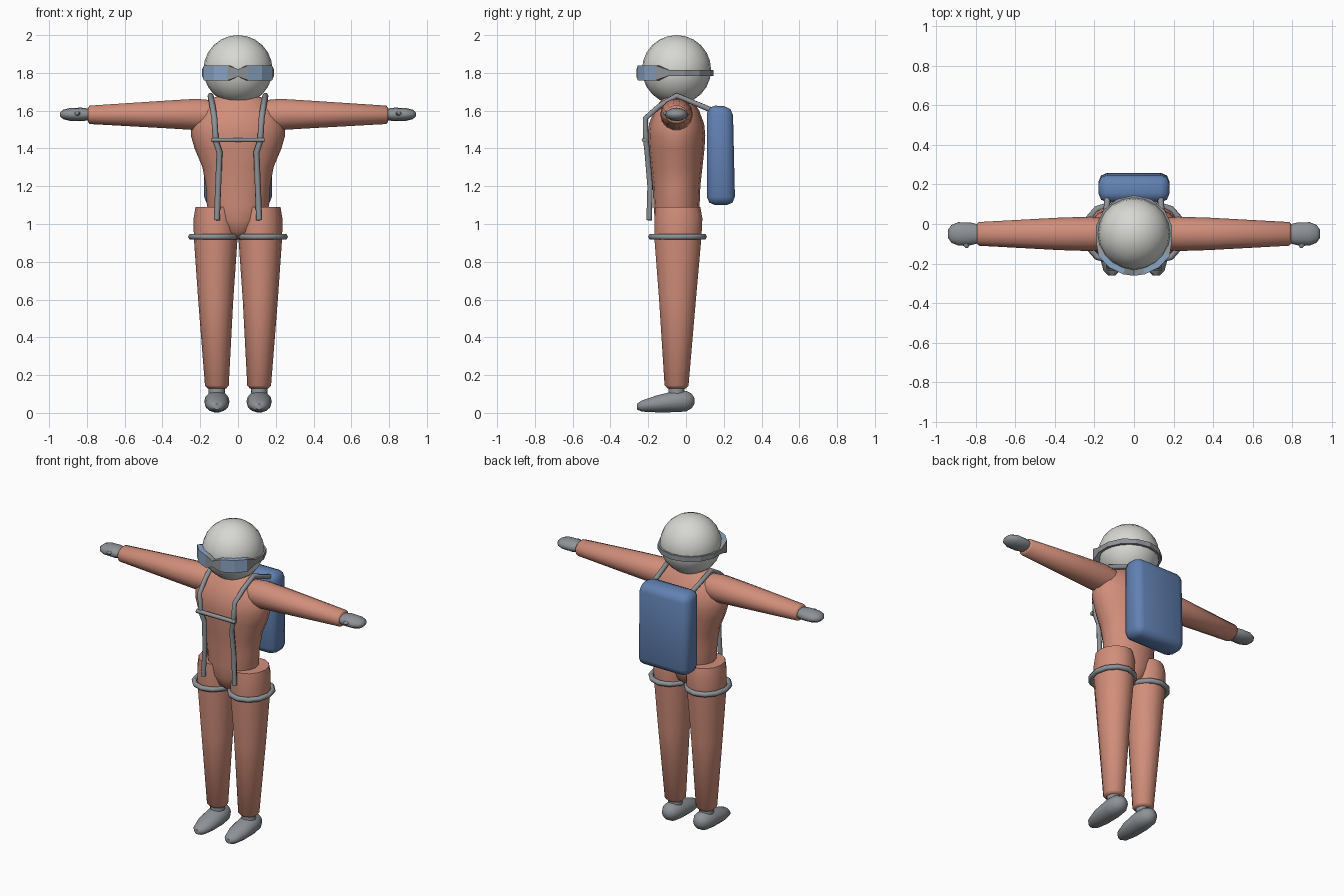
import bpy, bmesh, math
from mathutils import Vector

cube = bpy.data.objects.get("Cube")
if cube:
    bpy.data.objects.remove(cube, do_unlink=True)


def material(name, color):
    m = bpy.data.materials.new(name)
    m.use_nodes = True
    m.diffuse_color = (*color, 1)
    bsdf = next(n for n in m.node_tree.nodes if n.type == 'BSDF_PRINCIPLED')
    bsdf.inputs["Base Color"].default_value = (*color, 1)
    return m


SUIT = material("suit coral", (0.64, 0.27, 0.195))
GREY = material("glove grey", (0.27, 0.29, 0.31))
HELMET = material("helmet white", (0.68, 0.68, 0.65))
PACK = material("pack blue", (0.12, 0.22, 0.45))
LENS = material("lens blue", (0.26, 0.38, 0.56))


def mirror(obj):
    obj.modifiers.new("Mirror", 'MIRROR').use_axis[0] = True


def finish(name, bm, mats, smooth=True, mirrored=False):
    bmesh.ops.recalc_face_normals(bm, faces=bm.faces)
    mesh = bpy.data.meshes.new(name)
    bm.to_mesh(mesh)
    bm.free()
    obj = bpy.data.objects.new(name, mesh)
    bpy.context.collection.objects.link(obj)
    for m in mats:
        mesh.materials.append(m)
    if mirrored:
        mirror(obj)
    if smooth:
        bpy.ops.object.select_all(action='DESELECT')
        obj.select_set(True)
        bpy.context.view_layer.objects.active = obj
        bpy.ops.object.shade_smooth_by_angle(angle=math.radians(50))
    return obj


def loft(name, axis, rings, mat, sides=14, mirrored=True):
    """Skin ellipses (position, centre u, centre v, radius u, radius v) along an axis."""
    bm = bmesh.new()
    loops = []
    for t, cu, cv, ru, rv in rings:
        loop = []
        for i in range(sides):
            a = math.tau * i / sides
            co = [cu + ru * math.cos(a), cv + rv * math.sin(a)]
            co.insert(axis, t)
            loop.append(bm.verts.new(co))
        loops.append(loop)
    for a, b in zip(loops, loops[1:]):
        for i in range(sides):
            j = (i + 1) % sides
            bm.faces.new((a[i], a[j], b[j], b[i]))
    bm.faces.new(loops[0])
    bm.faces.new(loops[-1])
    return finish(name, bm, [mat], mirrored=mirrored)


def tube(name, points, radius, closed=False, mirrored=True):
    curve = bpy.data.curves.new(name, 'CURVE')
    curve.dimensions = '3D'
    curve.bevel_depth = radius
    curve.bevel_resolution = 1
    curve.use_fill_caps = True
    spline = curve.splines.new('POLY')
    spline.points.add(len(points) - 1)
    for p, co in zip(spline.points, points):
        p.co = (*co, 1)
    spline.use_cyclic_u = closed
    curve.materials.append(GREY)
    obj = bpy.data.objects.new(name, curve)
    bpy.context.collection.objects.link(obj)
    if mirrored:
        mirror(obj)


X, Y, Z = 0, 1, 2
CY = -0.05  # depth of the body's midline

# Torso, from crotch to neck
loft("torso", Z, [
    (0.92, 0, CY, 0.03, 0.05), (0.96, 0, CY, 0.09, 0.095),
    (1.02, 0, CY, 0.14, 0.115), (1.10, 0, CY, 0.165, 0.122),
    (1.20, 0, CY, 0.17, 0.126), (1.30, 0, CY, 0.188, 0.137),
    (1.40, 0, CY, 0.23, 0.148), (1.47, 0, CY, 0.25, 0.152),
    (1.53, 0, CY, 0.248, 0.146), (1.60, 0, CY, 0.21, 0.12),
    (1.66, 0, CY, 0.15, 0.08), (1.69, 0, CY, 0.07, 0.06)], SUIT, 16, False)

# Limbs
loft("trouser_legs", Z, [
    (0.13, 0.112, CY, 0.05, 0.05), (0.145, 0.112, CY, 0.063, 0.065),
    (0.60, 0.118, CY + 0.005, 0.093, 0.1), (0.93, 0.118, -0.043, 0.116, 0.128),
    (1.03, 0.118, -0.04, 0.117, 0.13), (1.09, 0.115, -0.043, 0.11, 0.122)], SUIT)
loft("sleeves", X, [
    (0.12, CY, 1.58, 0.075, 0.075), (0.22, CY, 1.58, 0.087, 0.085),
    (0.38, CY, 1.58, 0.082, 0.075), (0.785, CY, 1.578, 0.06, 0.05),
    (0.795, CY, 1.578, 0.05, 0.037)], SUIT)

# Gloves and thumbs
loft("gloves", X, [
    (0.785, CY, 1.58, 0.047, 0.03), (0.83, CY, 1.58, 0.058, 0.036),
    (0.89, CY, 1.58, 0.059, 0.034), (0.925, CY, 1.58, 0.045, 0.025),
    (0.942, CY, 1.58, 0.02, 0.01)], GREY, 12)
loft("thumbs", Y, [
    (-0.08, 0.85, 1.585, 0.02, 0.014), (-0.11, 0.85, 1.585, 0.015, 0.011),
    (-0.122, 0.845, 1.585, 0.005, 0.004)], GREY, 8)

# Boots and ankles
loft("boots", Y, [
    (-0.26, 0.112, 0.033, 0.018, 0.015), (-0.235, 0.112, 0.036, 0.043, 0.03),
    (-0.16, 0.112, 0.047, 0.063, 0.045), (-0.06, 0.112, 0.06, 0.067, 0.058),
    (0.0, 0.112, 0.062, 0.058, 0.056), (0.03, 0.112, 0.063, 0.04, 0.04),
    (0.045, 0.112, 0.063, 0.015, 0.015)], GREY)
loft("ankles", Z, [
    (0.08, 0.112, CY, 0.045, 0.045), (0.15, 0.112, CY, 0.042, 0.042)], GREY)

# Helmet
bm = bmesh.new()
bmesh.ops.create_uvsphere(bm, u_segments=20, v_segments=12, radius=0.183)
bmesh.ops.translate(bm, verts=bm.verts, vec=(0, CY, 1.817))
finish("helmet", bm, [HELMET])

# Goggles: a band round the helmet, tall over each lens and narrow behind
# Each step: angle from the front, half height
steps = [(0, 0.02), (15, 0.04), (37, 0.04), (58, 0.04), (77, 0.016),
         (102, 0.016), (128, 0.016), (154, 0.016), (180, 0.016)]
bm = bmesh.new()
sections = []
for deg, h in steps:
    a = math.radians(deg)
    outer = 0.212 if deg < 60 else 0.196
    sections.append([bm.verts.new((r * math.sin(a), CY - r * math.cos(a), 1.8 + z))
                     for r, z in ((outer, h), (outer, -h), (0.172, -h), (0.172, h))])
for k, (a, b) in enumerate(zip(sections, sections[1:])):
    for i in range(4):
        j = (i + 1) % 4
        f = bm.faces.new((a[i], a[j], b[j], b[i]))
        f.material_index = 1 if k in (1, 2) else 0
finish("goggles", bm, [GREY, LENS], smooth=False, mirrored=True)

# Backpack: a rounded box leaning in at the top
bm = bmesh.new()
bmesh.ops.create_cube(bm, size=1)
for v in bm.verts:
    top, back = v.co.z > 0, v.co.y > 0
    v.co = Vector((0.36 * v.co.x, 0.11 + (0.15 if back else 0),
                   1.63 if top else 1.10))
    if top and back:
        v.co.y -= 0.012
        v.co.z -= 0.01
bmesh.ops.bevel(bm, geom=bm.edges[:], offset=0.045, segments=2, profile=0.5,
                affect='EDGES')
finish("backpack", bm, [PACK])

# Harness
tube("shoulder_straps", [
    (0.112, -0.195, 1.02), (0.105, -0.19, 1.2), (0.098, -0.205, 1.38),
    (0.118, -0.212, 1.44), (0.125, -0.215, 1.56), (0.135, -0.14, 1.625),
    (0.145, -0.05, 1.68), (0.135, 0.13, 1.605)], 0.016)
tube("chest_strap", [(-0.14, -0.222, 1.445), (0.14, -0.222, 1.445)], 0.013,
     mirrored=False)
tube("thigh_straps", [
    (0.127 + 0.122 * math.cos(math.tau * i / 12),
     -0.045 + 0.14 * math.sin(math.tau * i / 12), 0.932) for i in range(12)],
     0.016, closed=True)
